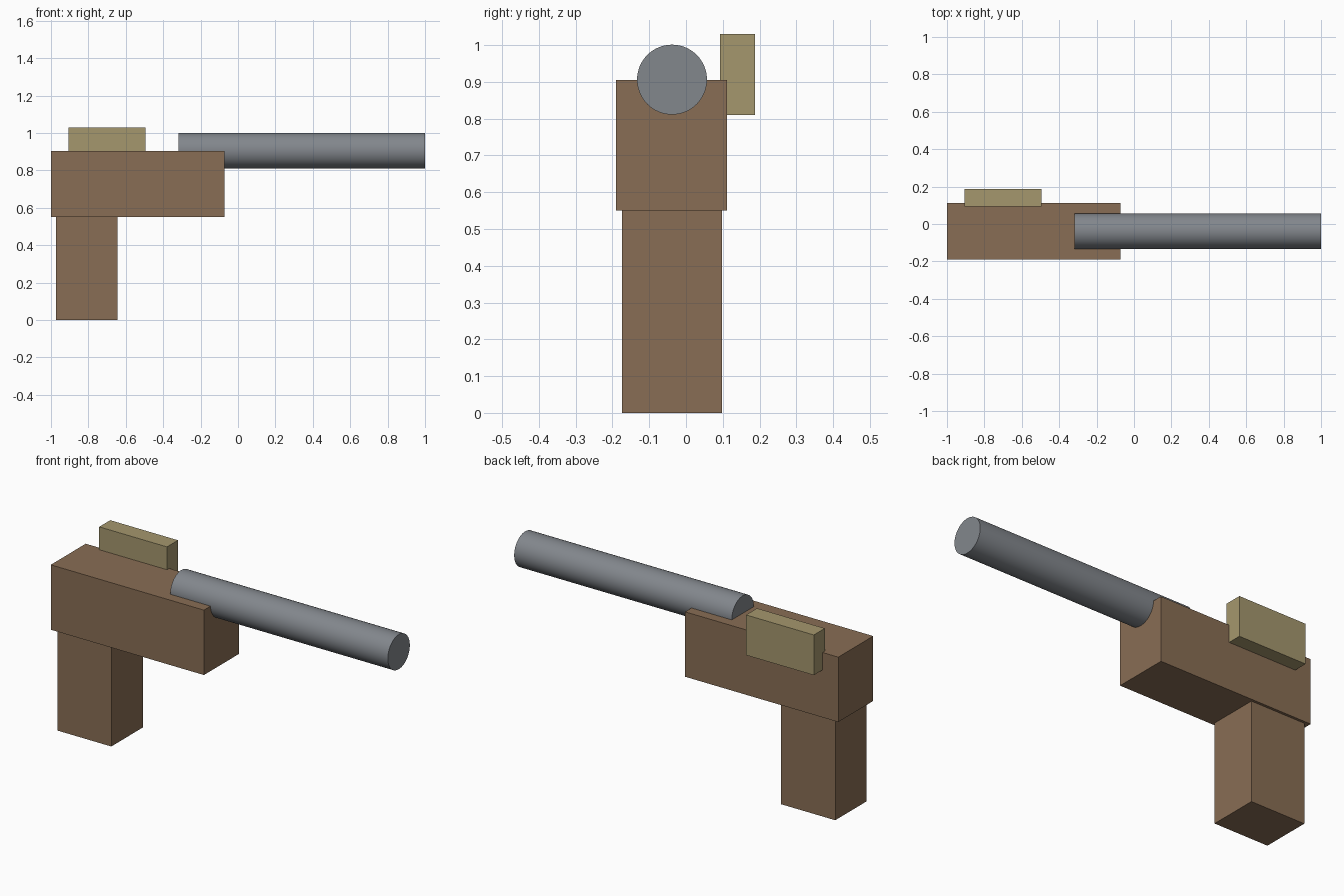
import bpy
import math

cube = bpy.data.objects.get("Cube")
if cube:
    bpy.data.objects.remove(cube, do_unlink=True)


def material(name, color):
    mat = bpy.data.materials.new(name)
    mat.use_nodes = True
    mat.diffuse_color = (*color, 1)
    bsdf = next(n for n in mat.node_tree.nodes if n.type == 'BSDF_PRINCIPLED')
    bsdf.inputs["Base Color"].default_value = (*color, 1)
    return mat


def box(name, low, high, mat):
    center = [(a + b) / 2 for a, b in zip(low, high)]
    bpy.ops.mesh.primitive_cube_add(size=1, location=center)
    obj = bpy.context.object
    obj.name = name
    obj.scale = [b - a for a, b in zip(low, high)]
    bpy.ops.object.transform_apply(location=False, rotation=False, scale=True)
    obj.data.materials.append(mat)
    return obj


brown = material("brown wood", (0.25, 0.155, 0.089))
khaki = material("khaki", (0.375, 0.31, 0.155))
steel = material("grey steel", (0.225, 0.242, 0.265))

# Body, grip and side sight
box("body", (-1, -0.19, 0.55), (-0.073, 0.112, 0.905), brown)
box("grip", (-0.972, -0.174, 0), (-0.645, 0.098, 0.56), brown)
box("side_sight", (-0.905, 0.093, 0.81), (-0.495, 0.188, 1.03), khaki)

# Barrel half sunk into the body
start, end = -0.317, 1
bpy.ops.mesh.primitive_cylinder_add(
    vertices=64, radius=0.095, depth=end - start,
    location=((start + end) / 2, -0.038, 0.906), rotation=(0, math.pi / 2, 0))
barrel = bpy.context.object
barrel.name = "barrel"
barrel.data.materials.append(steel)
bpy.ops.object.shade_smooth_by_angle(angle=math.radians(30))
